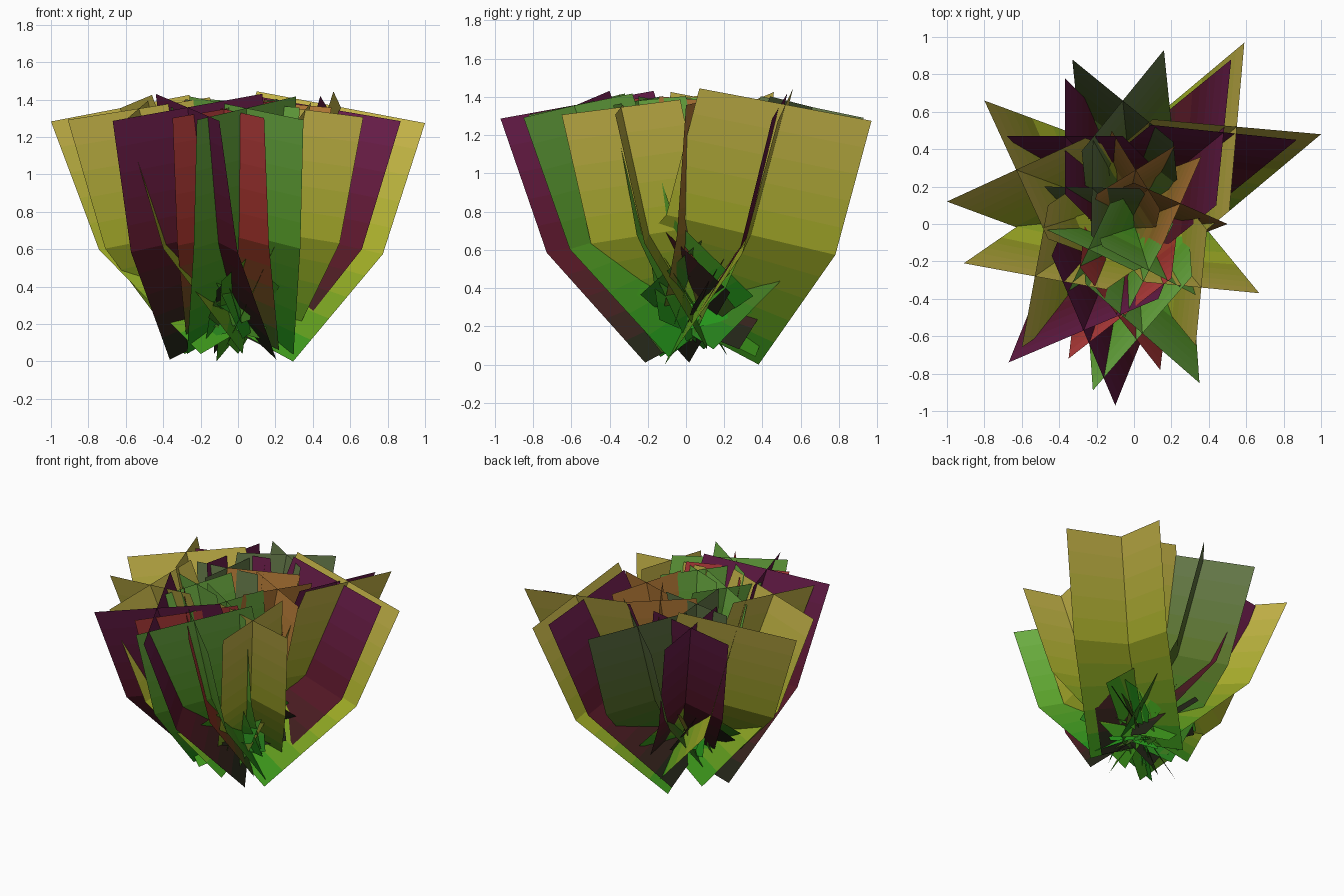
import bpy, math

if "Cube" in bpy.data.objects:
    bpy.data.objects.remove(bpy.data.objects["Cube"])

# Colours at the foot, the bend and the top of a leaf
PALETTES = {
    "yellow": [(.01, .30, .01), (.38, .42, .02), (.58, .46, .07)],
    "purple": [(.008, .02, .008), (.10, .008, .02), (.14, .012, .07)],
    "green": [(.01, .30, .01), (.10, .36, .02), (.16, .44, .06)],
    "red": [(.01, .12, .01), (.34, .03, .02), (.50, .05, .05)],
    "orange": [(.01, .18, .01), (.30, .16, .02), (.48, .20, .04)],
    "olive": [(.01, .22, .01), (.10, .17, .02), (.13, .19, .07)],
}
STEPS = 5   # colour bands per leaf segment


def mix(a, b, f):
    return tuple(p + (q - p) * f for p, q in zip(a, b))


def make_bands(name):
    bands = []
    for i in range(2 * STEPS):
        s, f = divmod(i + .5, STEPS)
        c = mix(PALETTES[name][int(s)], PALETTES[name][int(s) + 1], f / STEPS)
        m = bpy.data.materials.new(f"{name}_band_{i}")
        m.diffuse_color = (*c, 1)
        m.use_nodes = True
        m.node_tree.nodes["Principled BSDF"].inputs["Base Color"].default_value = m.diffuse_color
        bands.append(m)
    return bands


BANDS = {n: make_bands(n) for n in PALETTES}


def crossed_leaf(name, tip_cw, tip_ccw, color, lean, ztop, zbase):
    """Two crossing bent cards; their outer top corners are the two given tips."""
    dx, dy = tip_ccw[0] - tip_cw[0], tip_ccw[1] - tip_cw[1]
    w = math.hypot(dx, dy)
    vx, vy = dx / w, dy / w          # along the front of the cross
    ux, uy = vy, -vx                 # outward lean direction
    mx, my = (tip_cw[0] + tip_ccw[0]) / 2, (tip_cw[1] + tip_ccw[1]) / 2
    k = lean / .9
    h = ztop - zbase
    # outward offset, height, run to back corners, rise to back corners
    rows = [(-lean, zbase, .78 * w, .66 * k * w),
            (-.32 * lean, zbase + .45 * h, .96 * w, .32 * k * w),
            (0, ztop, w, .26 * k * w)]
    fine = [mix(rows[s], rows[s + 1], i / STEPS) for s in (0, 1) for i in range(STEPS)]
    fine.append(rows[2])
    verts, faces = [], []
    for side in (-1, 1):
        start = len(verts)
        for off, z, back, rise in fine:
            for d, s, up in ((off, side, 0), (off - back, -side, rise)):
                verts.append((mx + ux * d + vx * s * w / 2,
                              my + uy * d + vy * s * w / 2, z + up))
        for r in range(len(fine) - 1):
            v = start + 2 * r
            faces.append((v, v + 1, v + 3, v + 2))
    me = bpy.data.meshes.new(name)
    me.from_pydata(verts, [], faces)
    for m in BANDS[color]:
        me.materials.append(m)
    for i, p in enumerate(me.polygons):
        p.material_index = i % (2 * STEPS)
    ob = bpy.data.objects.new(name, me)
    bpy.context.collection.objects.link(ob)


# Outer leaves: clockwise tip, counter-clockwise tip, colour, foot height
OUTER = [
    ((1.0, .48), (.59, .97), "yellow", 0),
    ((.87, .45), (.52, .88), "purple", .04),
    ((.33, -.65), (.67, -.37), "yellow", .08),
    ((.16, .93), (-.33, .88), "olive", .08),
    ((-.37, .78), (-.68, .47), "purple", .08),
    ((-.8, .66), (-1.0, .12), "yellow", .04),
    ((-.91, -.21), (-.6, -.66), "yellow", .04),
    ((-.67, -.74), (-.1, -.97), "purple", .01),
    ((-.22, -.89), (.35, -.85), "green", .04),
    ((-.35, -.72), (.14, -.78), "red", .06),
]
# Inner, more upright leaves
INNER = [
    ((.5, 0), (.36, .36), "orange", .12),
    ((.22, .42), (-.12, .5), "orange", .12),
    ((-.22, .45), (-.48, .2), "olive", .12),
    ((-.49, -.02), (-.36, -.38), "green", .12),
    ((-.05, -.5), (.33, -.38), "green", .12),
]
for label, group, lift in (("outer_leaf", OUTER, 0), ("inner_leaf", INNER, .03)):
    for i, (p, q, col, foot) in enumerate(group):
        r_tip = (math.hypot(*p) + math.hypot(*q)) / 2
        r_mid = math.hypot((p[0] + q[0]) / 2, (p[1] + q[1]) / 2)
        crossed_leaf(f"{label}_{i + 1}", p, q, col, min(.92, .87 * r_mid),
                     1.37 - .085 * r_tip + lift, foot)
